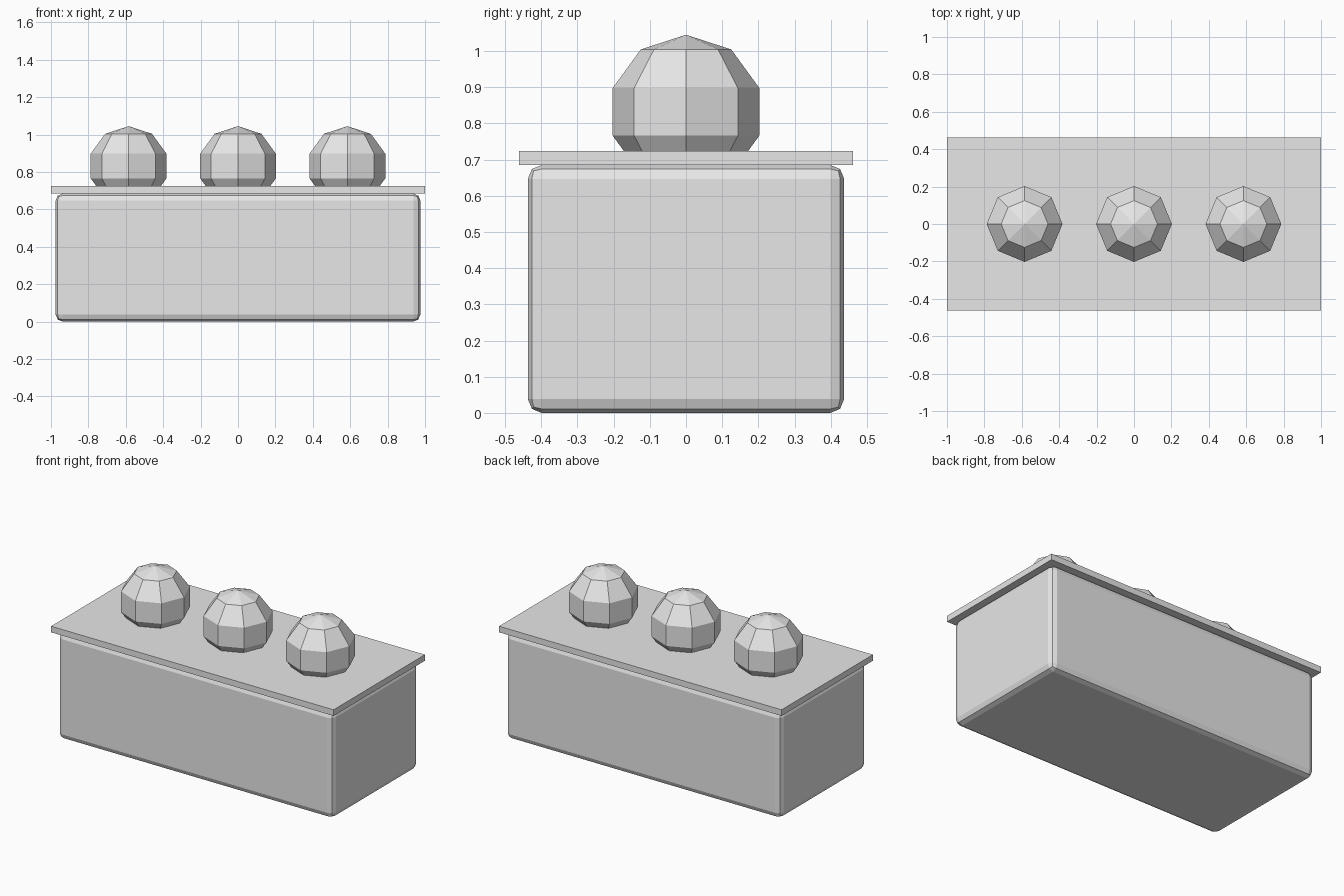
import bpy

# Remove the default cube if present
old = bpy.data.objects.get("Cube")
if old:
    bpy.data.objects.remove(old, do_unlink=True)

# Single plain grey material
grey = bpy.data.materials.new("plain_grey")
grey.use_nodes = True
colour = (0.8, 0.8, 0.8, 1.0)
grey.diffuse_color = colour
grey.node_tree.nodes["Principled BSDF"].inputs["Base Color"].default_value = colour


def finish(name):
    obj = bpy.context.object
    obj.name = name
    obj.data.materials.append(grey)
    return obj


def box(name, size, bottom):
    """Box of the given size, centred in x and y, standing at height bottom."""
    bpy.ops.mesh.primitive_cube_add(size=1, location=(0, 0, bottom + size[2] / 2))
    obj = finish(name)
    obj.scale = size
    bpy.ops.object.transform_apply(location=False, rotation=False, scale=True)
    return obj


# Body with rounded edges
body = box("body", (1.95, 0.874, 0.685), 0)
bevel = body.modifiers.new("rounded_edges", 'BEVEL')
bevel.width = 0.038
bevel.segments = 2

# Thin overhanging top slab
box("top_slab", (2.0, 0.924, 0.039), 0.685)

# Row of faceted balls sunk into the slab
for side, x in (("right", -0.585), ("middle", 0), ("left", 0.585)):
    bpy.ops.mesh.primitive_uv_sphere_add(
        segments=8, ring_count=5, radius=0.213, location=(x, 0, 0.832))
    finish(side + "_ball")
